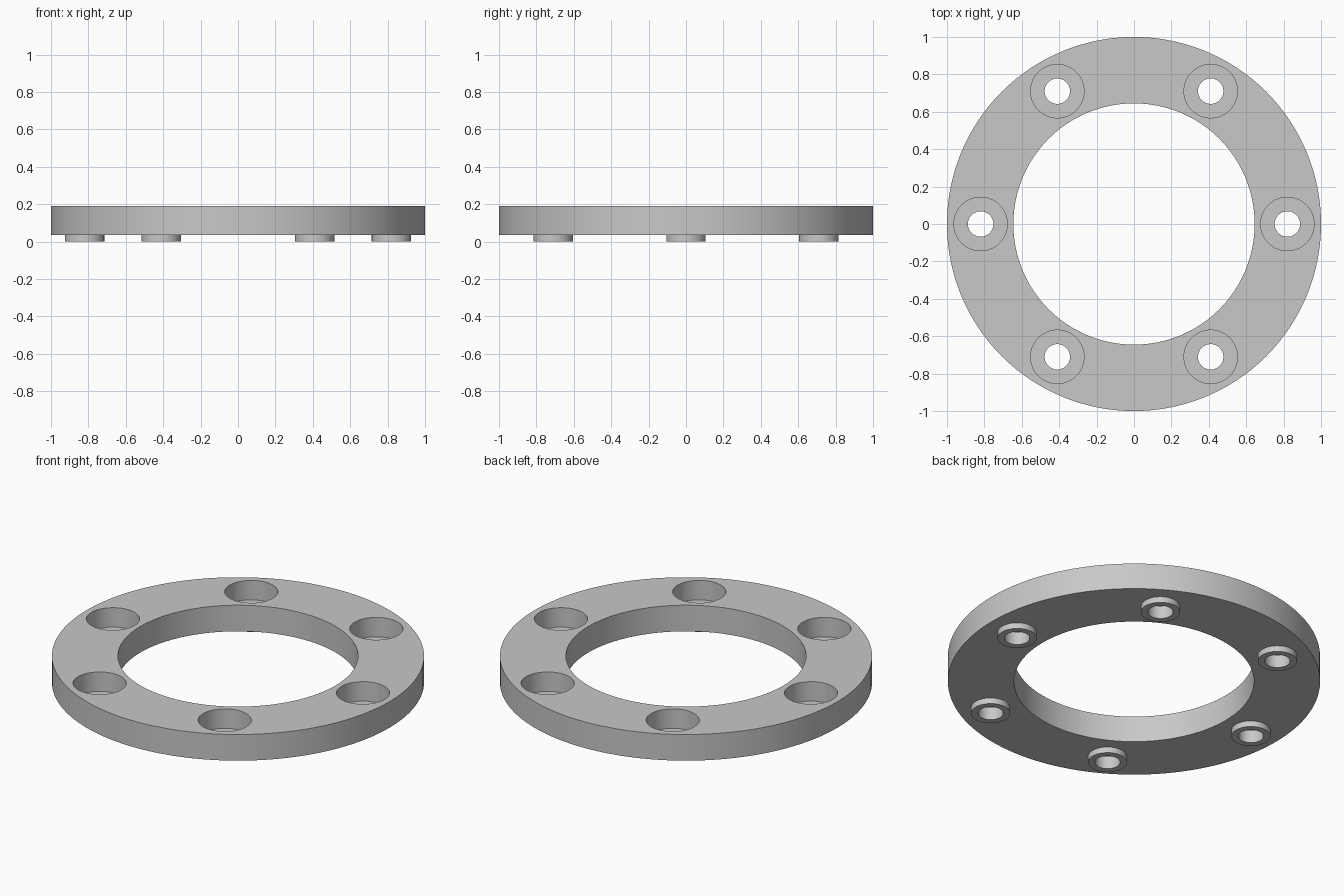
import bpy
import bmesh
from math import cos, sin, tau

cube = bpy.data.objects.get("Cube")
if cube:
    bpy.data.objects.remove(cube, do_unlink=True)

# Main dimensions
OUTER, INNER = 1.0, 0.645
BASE, TOP = 0.035, 0.19
BOLT_CIRCLE = 0.82
BOSS, BORE, RECESS = 0.105, 0.068, 0.143
RECESS_FLOOR = 0.075

grey = bpy.data.materials.new("plain grey")
grey.use_nodes = True
colour = (0.58, 0.58, 0.58, 1)
grey.diffuse_color = colour
grey.node_tree.nodes["Principled BSDF"].inputs["Base Color"].default_value = colour


def add_turned(bm, profile, segments, x=0, y=0):
    """Revolve a closed (radius, height) profile about a vertical axis."""
    rings = []
    for r, z in profile:
        count = segments if r > 0 else 1
        rings.append([bm.verts.new((x + r * cos(tau * i / segments),
                                    y + r * sin(tau * i / segments), z))
                      for i in range(count)])
    for a, b in zip(rings, rings[1:] + rings[:1]):
        if len(a) == len(b) == 1:
            continue
        for i in range(segments):
            j = (i + 1) % segments
            corners = [a[i % len(a)], a[j % len(a)], b[j % len(b)], b[i % len(b)]]
            bm.faces.new(list(dict.fromkeys(corners)))


def make_object(name, profile, segments, centres):
    bm = bmesh.new()
    for x, y in centres:
        add_turned(bm, profile, segments, x, y)
    bmesh.ops.recalc_face_normals(bm, faces=bm.faces)
    mesh = bpy.data.meshes.new(name)
    bm.to_mesh(mesh)
    bm.free()
    mesh.materials.append(grey)
    obj = bpy.data.objects.new(name, mesh)
    bpy.context.collection.objects.link(obj)
    return obj


def combine(target, tool, operation):
    mod = target.modifiers.new(tool.name, 'BOOLEAN')
    mod.operation, mod.solver, mod.object = operation, 'EXACT', tool
    bpy.ops.object.modifier_apply(modifier=mod.name)
    bpy.data.objects.remove(tool, do_unlink=True)


bolts = [(BOLT_CIRCLE * cos(tau * i / 6), BOLT_CIRCLE * sin(tau * i / 6))
         for i in range(6)]

# Flat ring
ring = make_object("flange_ring", [(INNER, BASE), (OUTER, BASE),
                                   (OUTER, TOP), (INNER, TOP)], 128, [(0, 0)])
bpy.ops.object.select_all(action='DESELECT')
bpy.context.view_layer.objects.active = ring
ring.select_set(True)

# Locating bosses underneath
bosses = make_object("bosses", [(0, 0), (BOSS, 0), (BOSS, 0.06), (0, 0.06)],
                     48, bolts)
combine(ring, bosses, 'UNION')

# Stepped bolt holes: narrow bore below, wide recess above
holes = make_object("bolt_hole_cutters", [
    (0, -0.1), (BORE, -0.1), (BORE, RECESS_FLOOR),
    (RECESS, RECESS_FLOOR), (RECESS, 0.3), (0, 0.3)], 48, bolts)
holes.hide_render = True
combine(ring, holes, 'DIFFERENCE')

bpy.ops.object.shade_smooth_by_angle(angle=0.6)
